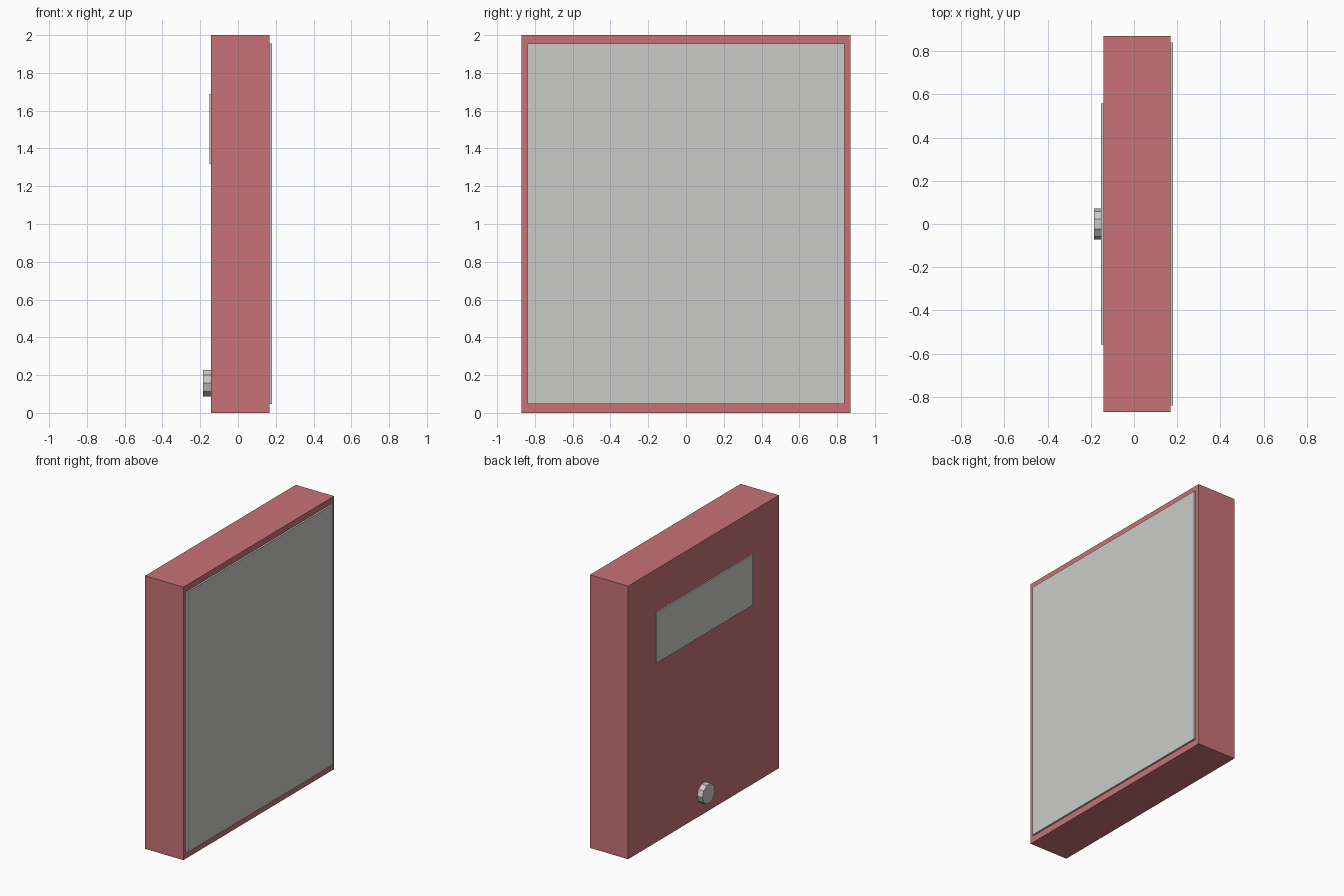
import bpy
import math

cube = bpy.data.objects.get("Cube")
if cube:
    bpy.data.objects.remove(cube, do_unlink=True)


def material(name, rgb):
    mat = bpy.data.materials.new(name)
    mat.use_nodes = True
    colour = (*rgb, 1.0)
    mat.diffuse_color = colour
    mat.node_tree.nodes["Principled BSDF"].inputs["Base Color"].default_value = colour
    return mat


def finish(name, mat):
    obj = bpy.context.object
    obj.name = name
    obj.data.name = name
    obj.data.materials.append(mat)
    bpy.ops.object.transform_apply(location=False, rotation=True, scale=True)
    return obj


def box(name, x, y, z, mat):
    """Box spanning the given (low, high) ranges."""
    spans = (x, y, z)
    bpy.ops.mesh.primitive_cube_add(size=1, location=[(a + b) / 2 for a, b in spans])
    bpy.context.object.scale = [b - a for a, b in spans]
    return finish(name, mat)


red = material("dusty red", (0.58, 0.17, 0.18))
grey = material("light grey", (0.60, 0.60, 0.585))

# Upright slab
box("body", (-0.142, 0.168), (-0.872, 0.872), (0, 2), red)

# Large raised panel on the left face, slightly sunk into the body
box("face_panel", (0.16, 0.181), (-0.84, 0.84), (0.048, 1.955), grey)

# Wide plate on the opposite face
box("back_plate", (-0.152, -0.135), (-0.558, 0.558), (1.318, 1.688), grey)

# Ten-sided knob, with two corners level with its centre
bpy.ops.mesh.primitive_cylinder_add(
    vertices=10, radius=0.0725, depth=0.05, location=(-0.16, 0, 0.157),
    rotation=(0, math.pi / 2, 0))
finish("knob", grey)
